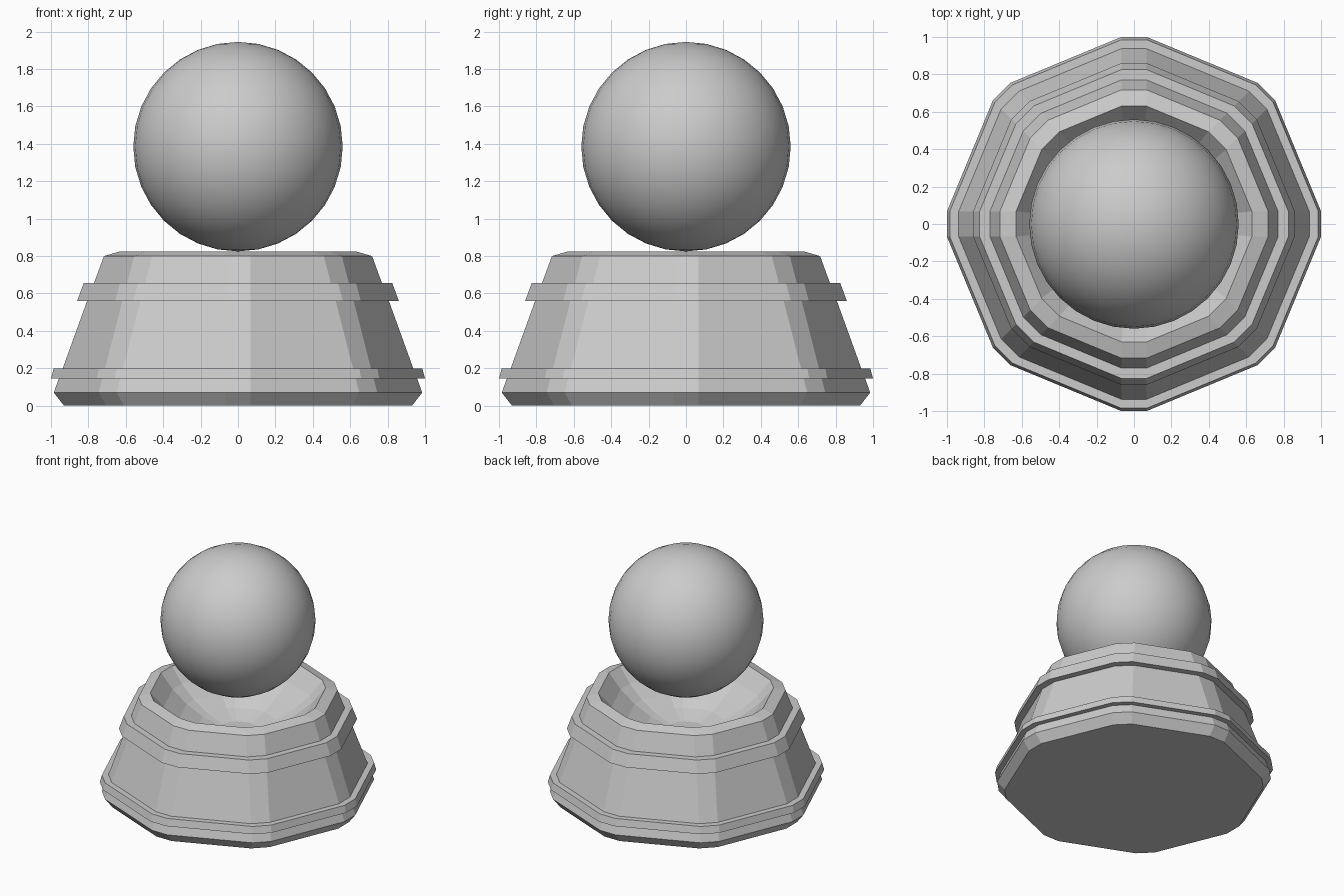
import bpy
import bmesh
import math

cube = bpy.data.objects.get("Cube")
if cube:
    bpy.data.objects.remove(cube, do_unlink=True)

grey = bpy.data.materials.new("plain grey")
grey.use_nodes = True
colour = (0.6, 0.6, 0.6, 1)
grey.diffuse_color = colour
grey.node_tree.nodes["Principled BSDF"].inputs["Base Color"].default_value = colour

CORNER = 0.068  # half width of each clipped corner
RIM = 0.63
RIM_Z = 0.825


def octagon_ring(bm, radius, z):
    """Octagon with clipped corners; the clip narrows inside the bowl."""
    half = CORNER * min(1, radius / RIM)
    ring = []
    for i in range(8):
        a = i * math.pi / 4
        for s in (-half, half):
            ring.append(bm.verts.new((radius * math.cos(a) - s * math.sin(a),
                                      radius * math.sin(a) + s * math.cos(a), z)))
    return ring


def loft(name, profile):
    """Stack octagon rings, closing the underside and the bowl floor."""
    bm = bmesh.new()
    rings = [octagon_ring(bm, r, z) for r, z in profile]
    for low, high in zip(rings, rings[1:]):
        for i in range(len(low)):
            j = (i + 1) % len(low)
            bm.faces.new((low[i], low[j], high[j], high[i]))
    bm.faces.new(rings[0][::-1])
    bm.faces.new(rings[-1])
    bmesh.ops.recalc_face_normals(bm, faces=bm.faces)
    mesh = bpy.data.meshes.new(name)
    bm.to_mesh(mesh)
    bm.free()
    obj = bpy.data.objects.new(name, mesh)
    bpy.context.collection.objects.link(obj)
    mesh.materials.append(grey)


# Pedestal: tapered wall with two raised bands and a bevelled rim
outside = [(0.93, 0), (0.985, 0.07), (0.958, 0.145),
           (1.0, 0.145), (0.985, 0.2), (0.937, 0.2),
           (0.807, 0.56), (0.86, 0.56), (0.825, 0.655), (0.77, 0.655),
           (0.717, 0.8), (RIM, RIM_Z)]

# Hollow bowl in the top, a shallow spherical cap
steep = math.radians(55)
sphere_r = RIM / math.sin(steep)
bowl = []
for step in range(4, 0, -1):
    a = steep * step / 5
    bowl.append((sphere_r * math.sin(a),
                 RIM_Z - sphere_r * (math.cos(a) - math.cos(steep))))
loft("pedestal", outside + bowl)

# Ball poised above the bowl
bpy.ops.mesh.primitive_uv_sphere_add(segments=32, ring_count=16, radius=0.56,
                                     location=(0, 0, 1.385))
ball = bpy.context.object
ball.name = "ball"
ball.data.materials.append(grey)
bpy.ops.object.shade_smooth()
